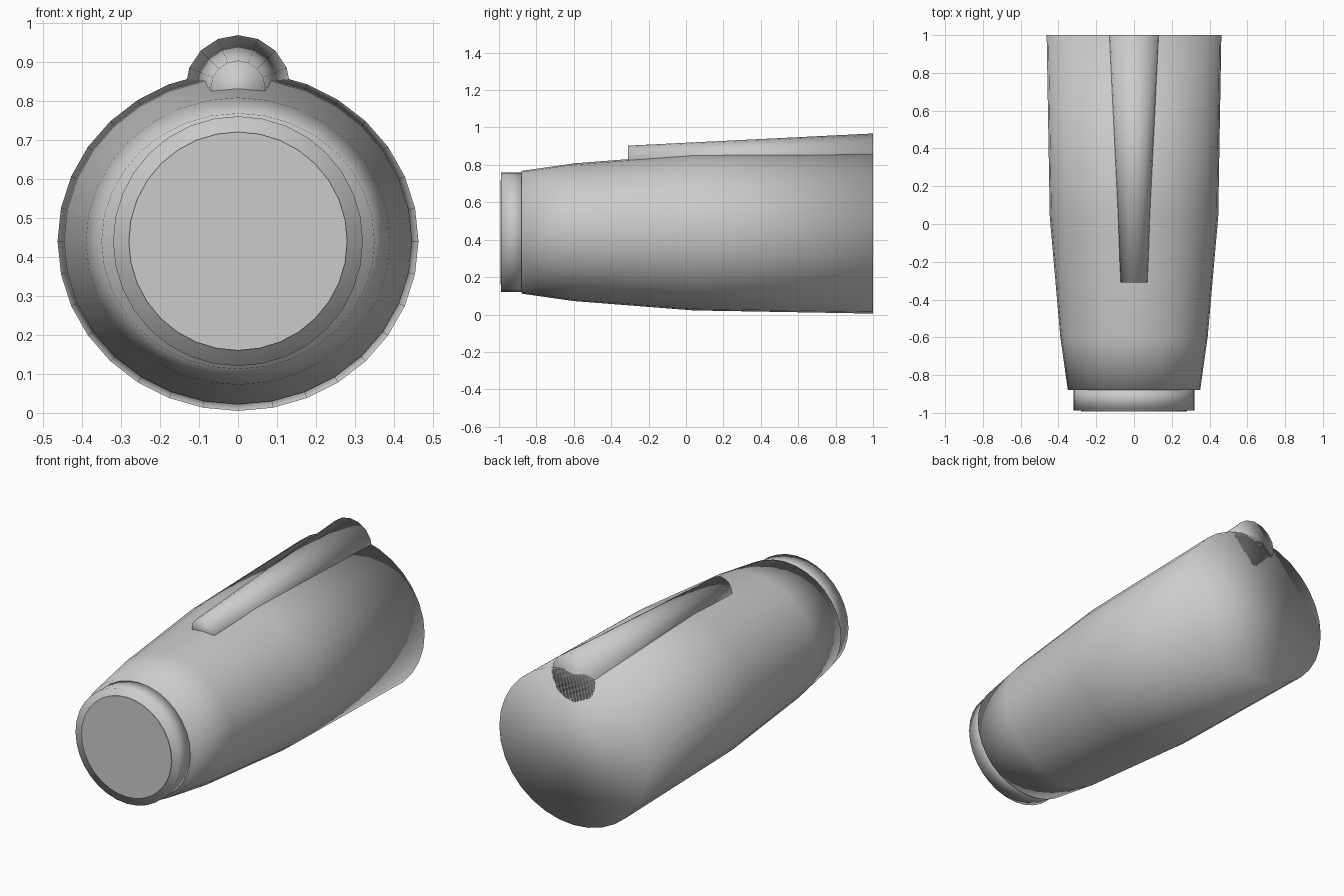
import bpy, math

if "Cube" in bpy.data.objects:
    bpy.data.objects.remove(bpy.data.objects["Cube"])

AXIS_Z = 0.44


def loft(name, sections, sides, axis_z, smooth=True):
    """Skin elliptical rings (y, x radius, z radius) along y and cap both ends."""
    verts, faces = [], []
    for y, rx, rz in sections:
        for i in range(sides):
            a = 2 * math.pi * i / sides
            verts.append((rx * math.cos(a), y, axis_z + rz * math.sin(a)))
    for s in range(len(sections) - 1):
        for i in range(sides):
            j = (i + 1) % sides
            a, b = s * sides, (s + 1) * sides
            faces.append((a + i, a + j, b + j, b + i))
    last = (len(sections) - 1) * sides
    faces.append(tuple(reversed(range(sides))))
    faces.append(tuple(range(last, last + sides)))
    # rings run counter-clockwise seen from -y, so flip all but keep caps outward
    faces[-2] = tuple(range(sides))
    faces[-1] = tuple(reversed(range(last, last + sides)))
    faces[:-2] = [tuple(reversed(f)) for f in faces[:-2]]
    mesh = bpy.data.meshes.new(name)
    mesh.from_pydata(verts, [], faces)
    mesh.polygons.foreach_set("use_smooth", [smooth] * len(faces))
    mesh.update()
    obj = bpy.data.objects.new(name, mesh)
    bpy.context.collection.objects.link(obj)
    return obj


# Tapered oval housing
loft("housing", [(-0.88, 0.35, 0.328), (-0.6, 0.39, 0.368),
                 (0.04, 0.446, 0.418), (1.0, 0.4625, 0.435)], 32, AXIS_Z)

# Front collar with its flat end disc
loft("front_collar", [(-0.988, 0.32, 0.32), (-0.86, 0.32, 0.32)], 32, AXIS_Z)
loft("front_disc", [(-0.992, 0.28, 0.28), (-0.98, 0.28, 0.28)], 32, AXIS_Z, smooth=False)

# Flaring rib along the top, half sunk into the housing
loft("top_rib", [(-0.31, 0.07, 0.07), (1.0, 0.135, 0.135)], 16, 0.833)
